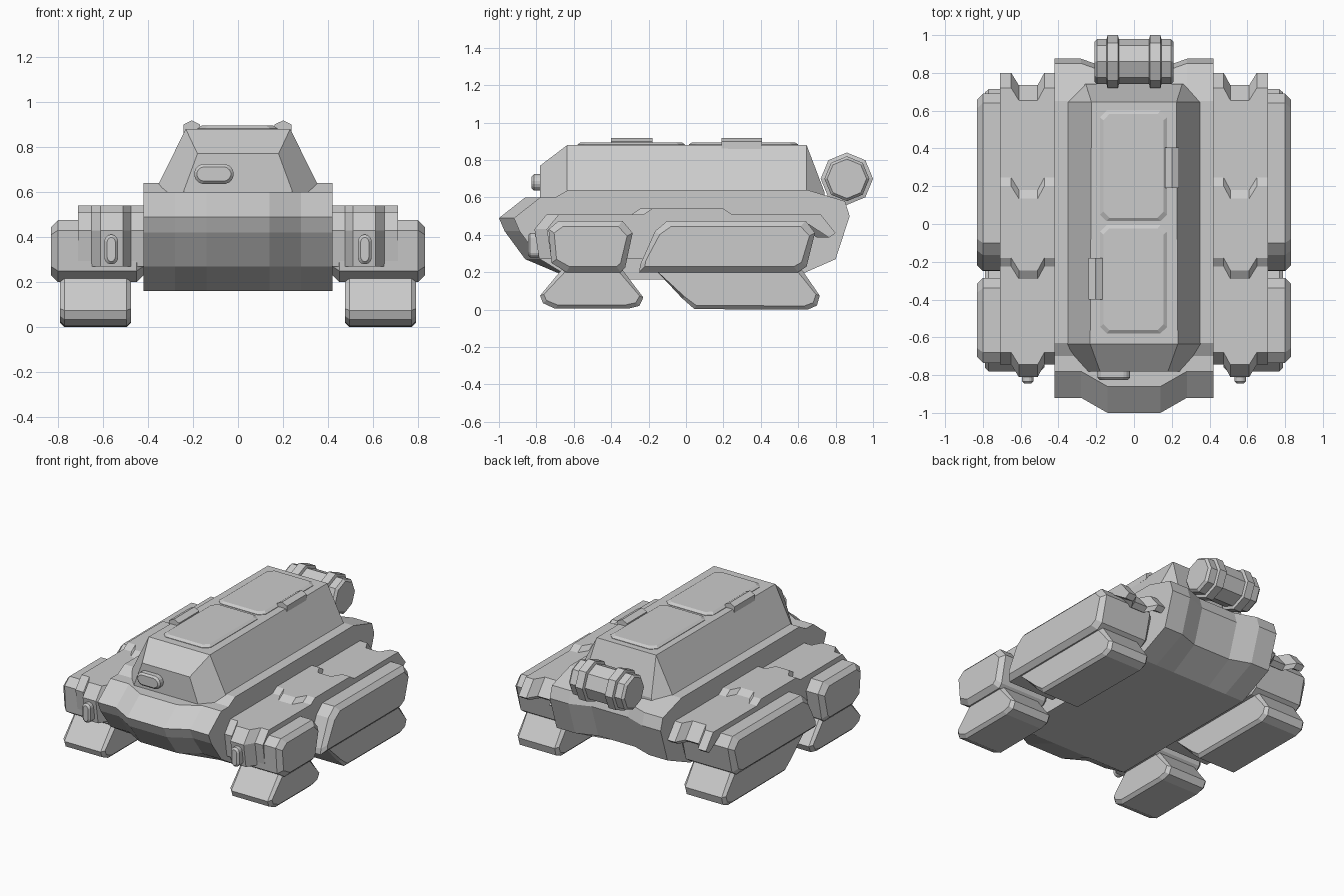
import bpy, bmesh
from math import cos, sin, pi
from mathutils import Vector

if "Cube" in bpy.data.objects:
    bpy.data.objects.remove(bpy.data.objects["Cube"])


def loft(name, rings):
    """Skin a list of equal-length closed rings and cap both ends."""
    bm = bmesh.new()
    vs = [[bm.verts.new(p) for p in r] for r in rings]
    n = len(rings[0])
    for a, b in zip(vs, vs[1:]):
        for i in range(n):
            j = (i + 1) % n
            bm.faces.new((a[i], a[j], b[j], b[i]))
    bm.faces.new(vs[0])
    bm.faces.new(vs[-1])
    bmesh.ops.recalc_face_normals(bm, faces=bm.faces)
    me = bpy.data.meshes.new(name)
    bm.to_mesh(me)
    bm.free()
    ob = bpy.data.objects.new(name, me)
    bpy.context.collection.objects.link(ob)
    return ob


def inset(prof, d):
    """Shrink a 2D profile by about d on every side."""
    us, ws = [p[0] for p in prof], [p[1] for p in prof]
    cu, cw = (min(us) + max(us)) / 2, (min(ws) + max(ws)) / 2
    su, sw = 1 - 2 * d / (max(us) - min(us)), 1 - 2 * d / (max(ws) - min(ws))
    return [(cu + (u - cu) * su, cw + (w - cw) * sw) for u, w in prof]


def slab(name, prof, x0, x1, bev, s=1):
    """Side (y, z) profile extruded over x with chamfered rims."""
    small = inset(prof, bev)
    steps = [(x0, small), (x0 + bev, prof), (x1 - bev, prof), (x1, small)]
    return loft(name, [[(s * x, y, z) for y, z in pr] for x, pr in steps])


def pill(name, cx, cz, hw, hh, y0, y1, bev=0.012):
    """Rounded lamp facing the front."""
    r = min(hw, hh)
    prof = []
    for i in range(16):
        a = 2 * pi * (i + 0.5) / 16
        c, d = cos(a), sin(a)
        prof.append((cx + r * c + (hw - r) * (1 if c > 0 else -1),
                     cz + r * d + (hh - r) * (1 if d > 0 else -1)))
    steps = [(y0, prof), (y1 + bev, prof), (y1, inset(prof, bev))]
    return loft(name, [[(x, y, z) for x, z in pr] for y, pr in steps])


# Central hull: side profile swept across x, nose bulged and tail recessed
hull = [(-.63, .64), (-.70, .60), (-.78, .60), (-.92, .49), (-.89, .42),
        (-.78, .27), (-.60, .16), (.55, .16), (.80, .27), (.875, .50),
        (.85, .58), (.65, .64)]
rings = []
for x, nose, tail in [(-.42, 0, 0), (-.28, 0, 0), (-.14, -.08, -.05),
                      (.14, -.08, -.05), (.28, 0, 0), (.42, 0, 0)]:
    rings.append([(x, y + (nose if y < -.75 else tail if y > .7 else 0), z)
                  for y, z in hull])
loft("hull", rings)

# Tapered cabin from front to back
cabin = [(-.78, .25, .18, .77), (-.635, .38, .232, .88),
         (.645, .38, .225, .88), (.74, .27, .255, .63)]
loft("cabin", [[(-b, y, .58), (b, y, .58), (t, y, z), (-t, y, z)]
               for y, b, t, z in cabin])

# Two roof hatches with clipped corners
for name, y0, y1 in (("front_hatch", -.58, -.005), ("rear_hatch", .015, .60)):
    c = .035
    x0, x1 = -.18, .175
    plan = [(x0 + c, y0), (x1 - c, y0), (x1, y0 + c), (x1, y1 - c),
            (x1 - c, y1), (x0 + c, y1), (x0, y1 - c), (x0, y0 + c)]
    steps = [(.87, plan), (.883, plan), (.895, inset(plan, .018))]
    loft(name, [[(x, y, z) for x, y in pl] for z, pl in steps])

# Hatch hinges on the roof edges
for name, cx, y0, y1 in (("rear_hinge", .2, .19, .405), ("front_hinge", -.205, -.40, -.18)):
    loft(name, [[(cx - .037, y, .86), (cx + .037, y, .86), (cx + .037, y, .90),
                 (cx, y, .918), (cx - .037, y, .90)] for y in (y0, y1)])

# Eight-sided barrel with two straps behind the cabin
steps = [(-.21, .105), (-.195, .12), (-.145, .12), (-.14, .14), (-.085, .14), (-.08, .12),
         (.08, .12), (.085, .14), (.14, .14), (.145, .12), (.195, .12), (.21, .105)]
loft("barrel", [[(x, .86 + r * cos(i * pi / 4), .70 + r * sin(i * pi / 4))
                 for i in range(8)] for x, r in steps])

# Cabin lamp
pill("cabin_lamp", -.107, .68, .088, .045, -.77, -.825)

# Side profiles for everything that repeats left and right
armour = [(-.68, .51), (-.745, .43), (-.72, .27), (.58, .27), (.65, .46),
          (.765, .385), (.80, .41), (.72, .51), (.245, .51), (.20, .54),
          (-.18, .54), (-.225, .51)]
front_pod = [(-.64, .20), (-.72, .25), (-.735, .43), (-.68, .475), (-.34, .475),
             (-.285, .41), (-.325, .225), (-.35, .20)]
rear_pod = [(-.25, .20), (-.245, .24), (-.165, .42), (-.10, .475), (.64, .475),
            (.69, .41), (.645, .23), (.60, .20)]
front_foot = [(-.66, .22), (-.78, .075), (-.765, .035), (-.70, .005), (-.31, .005),
              (-.25, .02), (-.228, .065), (-.345, .22)]
rear_foot = [(-.17, .22), (-.02, .06), (.045, .003), (.65, 0), (.70, .022),
             (.715, .075), (.615, .22)]

for s, side in ((-1, "left"), (1, "right")):
    # Shingled armour with a forward-stepped middle rib
    loft(side + "_armour", [[(s * x, y + d, z) for y, z in armour]
         for x, d in ((.41, 0), (.475, 0), (.51, -.065), (.61, -.065), (.65, 0), (.71, 0))])
    # Outer pods and the feet beneath them
    slab(side + "_front_pod", front_pod, .42, .83, .03, s)
    slab(side + "_rear_pod", rear_pod, .42, .83, .03, s)
    slab(side + "_front_foot", front_foot, .475, .79, .02, s)
    slab(side + "_rear_foot", rear_foot, .475, .79, .02, s)
    # Upright headlamp
    pill(side + "_headlamp", s * .563, .345, .031, .066, -.76, -.845)
